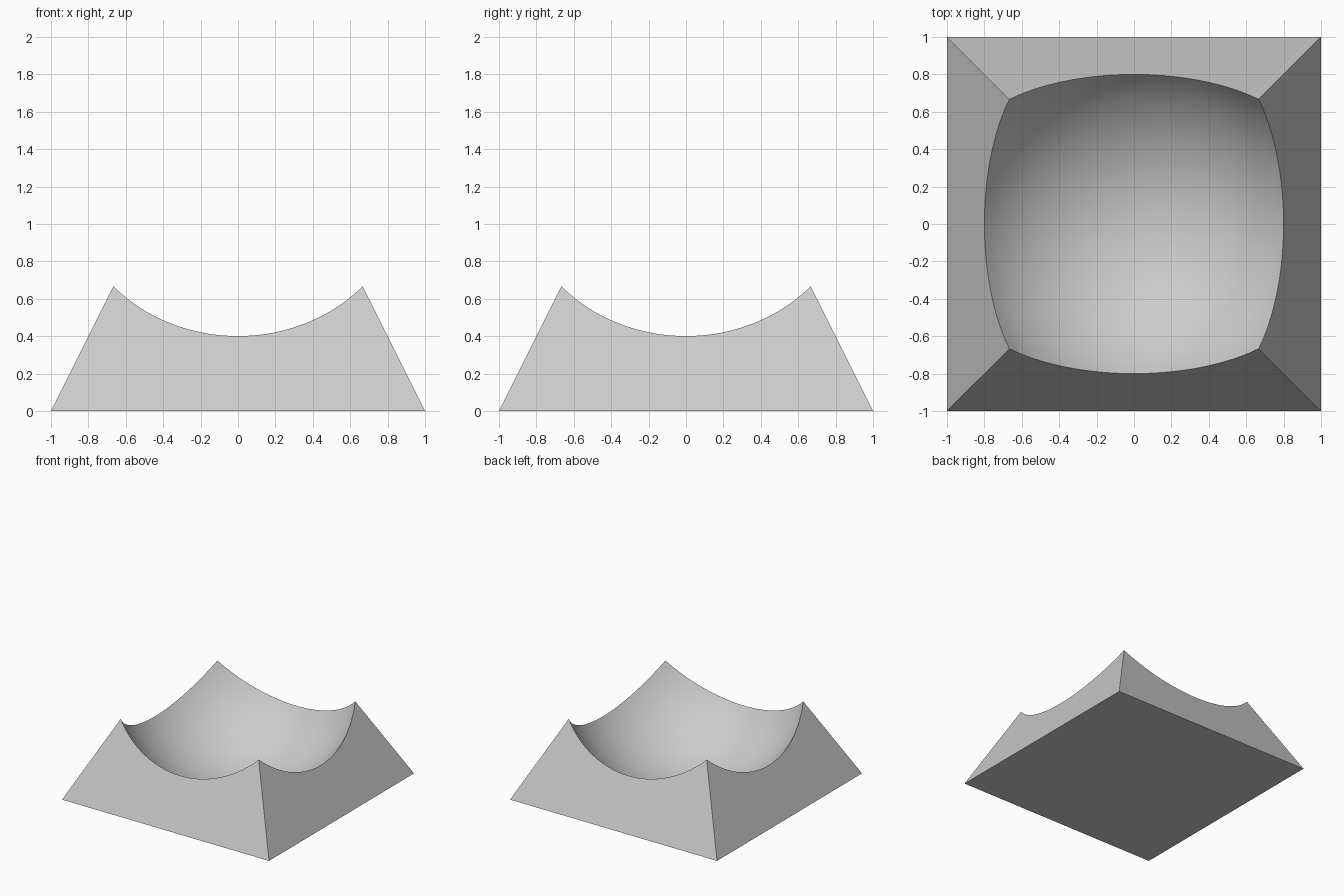
import bpy
from math import pi, sqrt

if "Cube" in bpy.data.objects:
    bpy.data.objects.remove(bpy.data.objects["Cube"])

# Square pyramid stump (full pyramid would peak at z = 2)
H = 1.2
bpy.ops.mesh.primitive_cone_add(vertices=4, radius1=sqrt(2), radius2=sqrt(2) * (1 - H / 2),
                                depth=H, location=(0, 0, H / 2), rotation=(0, 0, pi / 4))
base = bpy.context.object
base.name = "hollowed_pyramid"
bpy.ops.object.transform_apply(location=True, rotation=True, scale=True)

# Ball that scoops the bowl, stopping just above the base
bpy.ops.mesh.primitive_uv_sphere_add(segments=128, ring_count=64, radius=1, location=(0, 0, 1.001))
ball = bpy.context.object
ball.name = "bowl_cutter"
ball.hide_render = True

# Scoop out the bowl
cut = base.modifiers.new("bowl", 'BOOLEAN')
cut.operation = 'DIFFERENCE'
cut.solver = 'EXACT'
cut.object = ball
bpy.ops.object.select_all(action='DESELECT')
base.select_set(True)
bpy.context.view_layer.objects.active = base
bpy.ops.object.modifier_apply(modifier=cut.name)
bpy.data.objects.remove(ball, do_unlink=True)

# Smooth bowl, crisp edges
bpy.ops.object.shade_smooth_by_angle(angle=pi / 9)
